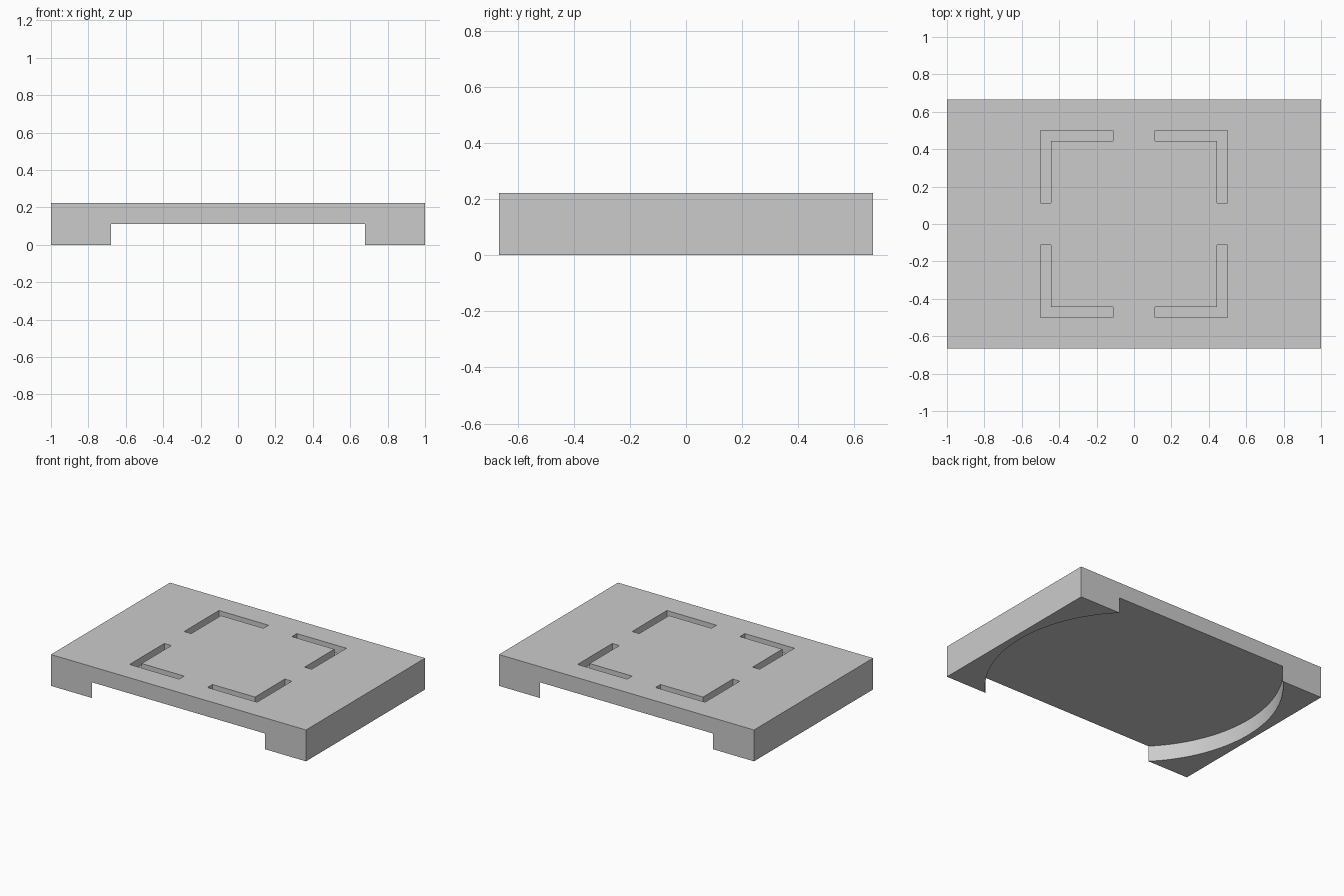
import bpy, bmesh, math
from mathutils import Matrix

cube = bpy.data.objects.get("Cube")
if cube:
    bpy.data.objects.remove(cube, do_unlink=True)

U = 1 / 18                      # design unit: plate is 36 x 24 x 4 units
POCKET_RADIUS = 0.952

grey = bpy.data.materials.new("light_grey")
grey.use_nodes = True
colour = (0.6, 0.6, 0.6, 1)
grey.diffuse_color = colour
grey.node_tree.nodes["Principled BSDF"].inputs["Base Color"].default_value = colour


def make_object(name, bm):
    bmesh.ops.recalc_face_normals(bm, faces=bm.faces)
    mesh = bpy.data.meshes.new(name)
    bm.to_mesh(mesh)
    bm.free()
    mesh.materials.append(grey)
    obj = bpy.data.objects.new(name, mesh)
    bpy.context.collection.objects.link(obj)
    return obj


def extrude_profile(bm, points, z0, z1):
    face = bm.faces.new([bm.verts.new((x, y, z0)) for x, y in points])
    top = bmesh.ops.extrude_face_region(bm, geom=[face])["geom"]
    verts = [v for v in top if isinstance(v, bmesh.types.BMVert)]
    bmesh.ops.translate(bm, verts=verts, vec=(0, 0, z1 - z0))


def carve(target, cutter):
    cutter.hide_render = True
    mod = target.modifiers.new("carve", 'BOOLEAN')
    mod.operation = 'DIFFERENCE'
    mod.solver = 'EXACT'
    mod.object = cutter
    bpy.context.view_layer.objects.active = target
    bpy.ops.object.modifier_apply(modifier=mod.name)
    bpy.data.objects.remove(cutter, do_unlink=True)


# Rectangular plate
bm = bmesh.new()
extrude_profile(bm, [(-18 * U, -12 * U), (18 * U, -12 * U),
                     (18 * U, 12 * U), (-18 * U, 12 * U)], 0, 4 * U)
plate = make_object("base_plate", bm)

# Round pocket underneath, open at the front and back
bm = bmesh.new()
bmesh.ops.create_cone(bm, cap_ends=True, segments=128, radius1=POCKET_RADIUS,
                      radius2=POCKET_RADIUS, depth=4 * U,
                      matrix=Matrix.Rotation(math.pi / 128, 4, 'Z'))
carve(plate, make_object("pocket_cutter", bm))

# Four L-shaped slots in the top
corner = [(2, 9), (9, 9), (9, 2), (8, 2), (8, 8), (2, 8)]
bm = bmesh.new()
for sx in (-1, 1):
    for sy in (-1, 1):
        extrude_profile(bm, [(x * sx * U, y * sy * U) for x, y in corner], 3 * U, 5 * U)
carve(plate, make_object("slot_cutter", bm))

# Smooth the curved pocket wall, keep every corner sharp
bpy.ops.object.select_all(action='DESELECT')
plate.select_set(True)
bpy.context.view_layer.objects.active = plate
bpy.ops.object.shade_smooth_by_angle(angle=math.radians(30))
